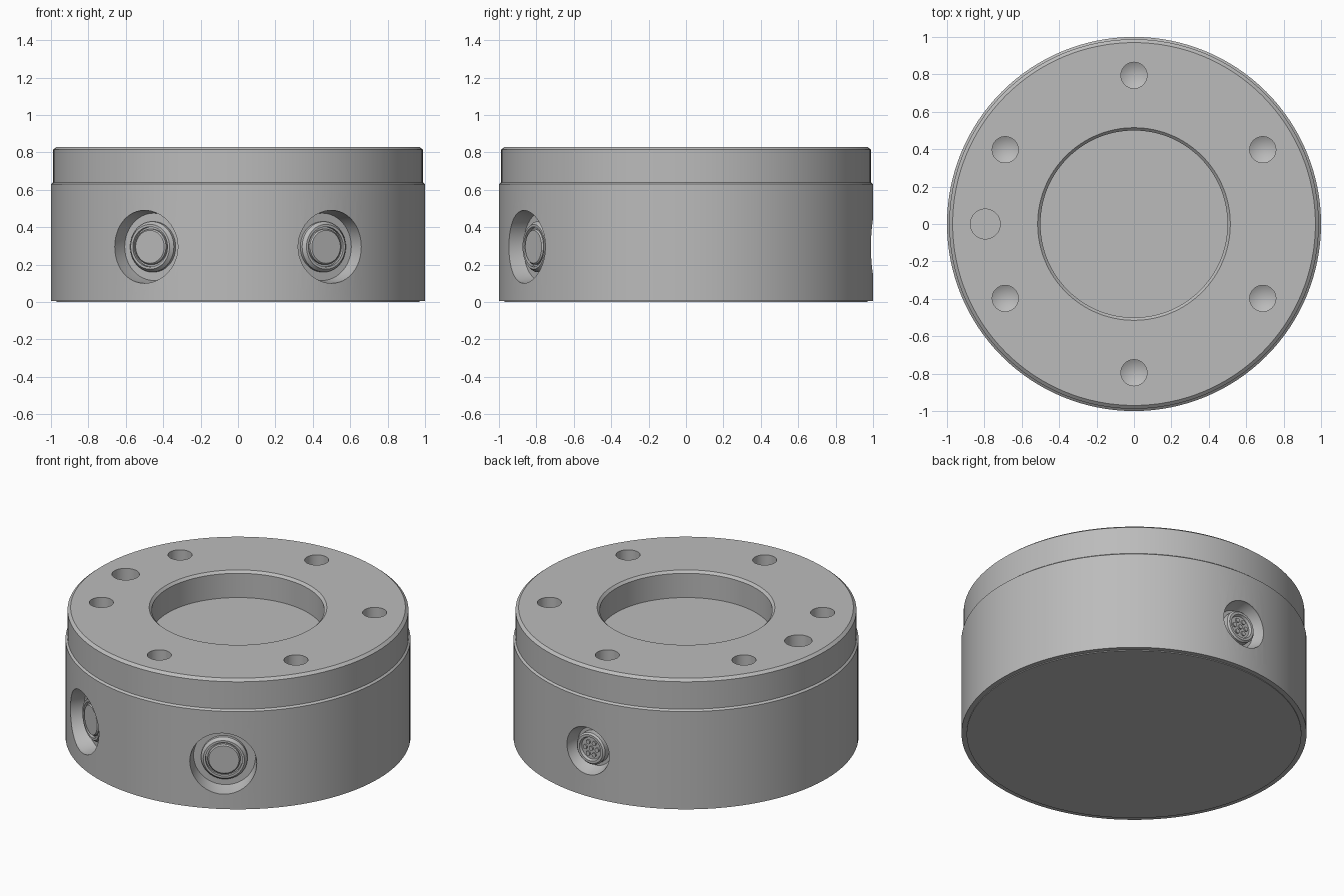
import bpy, bmesh, math
from mathutils import Matrix, Vector

cube = bpy.data.objects.get("Cube")
if cube:
    bpy.data.objects.remove(cube, do_unlink=True)

metal = bpy.data.materials.new("plain_grey_metal")
GREY = (0.5, 0.5, 0.5, 1)
metal.diffuse_color = GREY
metal.use_nodes = True
shader = next(n for n in metal.node_tree.nodes if n.type == 'BSDF_PRINCIPLED')
shader.inputs["Base Color"].default_value = GREY


def lathe(bm, profile, segments, matrix=Matrix()):
    """Add a closed solid turned about z from (radius, height) points."""
    part = bmesh.new()
    verts = [part.verts.new((r, 0, h)) for r, h in profile]
    edges = [part.edges.new(pair) for pair in zip(verts, verts[1:])]
    bmesh.ops.spin(part, geom=verts + edges, cent=(0, 0, 0), axis=(0, 0, 1),
                   angle=math.tau, steps=segments, use_merge=True)
    bmesh.ops.remove_doubles(part, verts=part.verts, dist=1e-5)
    bmesh.ops.recalc_face_normals(part, faces=part.faces)
    part.transform(matrix)
    mesh = bpy.data.meshes.new("turned")
    part.to_mesh(mesh)
    part.free()
    bm.from_mesh(mesh)
    bpy.data.meshes.remove(mesh)


def finish(bm, name):
    mesh = bpy.data.meshes.new(name)
    bm.to_mesh(mesh)
    bm.free()
    mesh.materials.append(metal)
    obj = bpy.data.objects.new(name, mesh)
    bpy.context.collection.objects.link(obj)
    return obj


def smooth(obj):
    bpy.ops.object.select_all(action='DESELECT')
    obj.select_set(True)
    bpy.context.view_layer.objects.active = obj
    bpy.ops.object.shade_smooth_by_angle(angle=math.radians(25))


def port_frame(degrees):
    """Frame at port height whose z axis points outward."""
    a = math.radians(degrees)
    out = Vector((math.cos(a), math.sin(a), 0))
    return Matrix.Translation((0, 0, 0.295)) @ out.to_track_quat('Z', 'Y').to_matrix().to_4x4()


FRONT_PORTS = {"left": -60, "right": -120}
BACK_PORT = 90

# Housing: stepped drum with a shallow central bore
bm = bmesh.new()
lathe(bm, [(0, 0), (0.97, 0), (0.97, 0.005), (1, 0.005), (1, 0.63), (0.988, 0.64),
           (0.988, 0.815), (0.97, 0.83), (0.515, 0.83), (0.5, 0.815),
           (0.5, 0.66), (0, 0.66)], 128)
housing = finish(bm, "housing")

# Cutters: bolt holes, locating hole and port recesses
bm = bmesh.new()
for i in range(6):
    a = math.radians(30 + 60 * i)
    spot = Matrix.Translation((0.795 * math.cos(a), 0.795 * math.sin(a), 0))
    lathe(bm, [(0, 0.6), (0.07, 0.64), (0.07, 0.9), (0, 0.9)], 32, spot)
lathe(bm, [(0, 0.66), (0.08, 0.66), (0.08, 0.9), (0, 0.9)], 32,
      Matrix.Translation((-0.795, 0, 0)))
for angle in FRONT_PORTS.values():
    lathe(bm, [(0, 0.9), (0.18, 0.9), (0.195, 0.98), (0.195, 1.1), (0, 1.1)],
          48, port_frame(angle))
lathe(bm, [(0, 0.92), (0.12, 0.92), (0.15, 0.985), (0.15, 1.1), (0, 1.1)],
      48, port_frame(BACK_PORT))
cutter = finish(bm, "hole_cutter")
cutter.hide_render = True

cut = housing.modifiers.new("holes", 'BOOLEAN')
cut.operation = 'DIFFERENCE'
cut.solver = 'EXACT'
cut.object = cutter
bpy.context.view_layer.objects.active = housing
bpy.ops.object.modifier_apply(modifier=cut.name)
bpy.data.objects.remove(cutter, do_unlink=True)
smooth(housing)

# Front connectors: stepped collar around a flat plug
for side, angle in FRONT_PORTS.items():
    bm = bmesh.new()
    lathe(bm, [(0, 0.88), (0.135, 0.88), (0.135, 0.92), (0.12, 0.94), (0.107, 0.94),
               (0.107, 0.92), (0.095, 0.92), (0.095, 0.935), (0.088, 0.942),
               (0, 0.942)], 48, port_frame(angle))
    smooth(finish(bm, side + "_front_connector"))

# Back connector: collar with a recessed face
bm = bmesh.new()
lathe(bm, [(0, 0.9), (0.1, 0.9), (0.1, 0.96), (0.09, 0.97), (0.075, 0.97),
           (0.068, 0.955), (0, 0.955)], 48, port_frame(BACK_PORT))
smooth(finish(bm, "back_connector"))

# Contact pins: one in the middle and a ring of six
bm = bmesh.new()
for i in range(7):
    a = math.tau * i / 6
    r = 0.042 if i < 6 else 0
    spot = Matrix.Translation((r * math.cos(a), r * math.sin(a), 0))
    lathe(bm, [(0, 0.95), (0.014, 0.95), (0.014, 0.963), (0, 0.963)], 16,
          port_frame(BACK_PORT) @ spot)
smooth(finish(bm, "contact_pins"))
